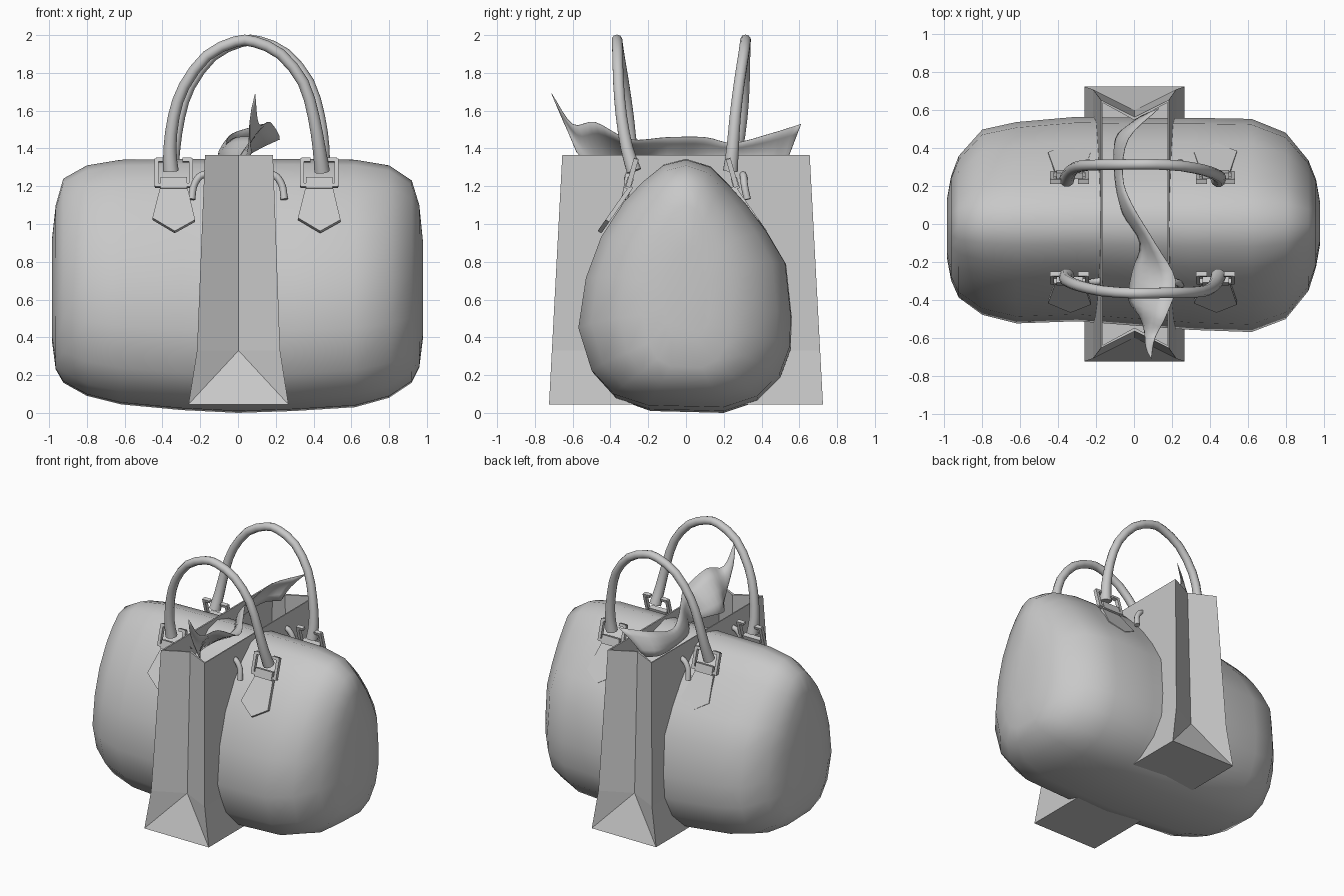
import bpy, bmesh, math
from mathutils import Vector, Matrix

if "Cube" in bpy.data.objects:
    bpy.data.objects.remove(bpy.data.objects["Cube"])

GREY = (0.58, 0.58, 0.58, 1)
mat = bpy.data.materials.new("plain grey")
mat.use_nodes = True
mat.diffuse_color = GREY
mat.node_tree.nodes["Principled BSDF"].inputs["Base Color"].default_value = GREY


def finish(name, bm, smooth=None):
    """Turn a bmesh into a named object, optionally smooth shaded."""
    bmesh.ops.recalc_face_normals(bm, faces=bm.faces)
    mesh = bpy.data.meshes.new(name)
    bm.to_mesh(mesh)
    bm.free()
    mesh.materials.append(mat)
    ob = bpy.data.objects.new(name, mesh)
    bpy.context.collection.objects.link(ob)
    if smooth:
        bpy.ops.object.select_all(action='DESELECT')
        ob.select_set(True)
        bpy.context.view_layer.objects.active = ob
        bpy.ops.object.shade_smooth_by_angle(angle=math.radians(smooth))
    return ob


def spline(points, steps):
    """Catmull-Rom interpolation through points."""
    pts = [Vector(p) for p in points]
    ext = [2 * pts[0] - pts[1]] + pts + [2 * pts[-1] - pts[-2]]
    out = []
    for a, b, c, d in zip(ext, ext[1:], ext[2:], ext[3:]):
        for i in range(steps):
            t = i / steps
            out.append(0.5 * (2 * b + (c - a) * t + (2 * a - 5 * b + 4 * c - d) * t * t
                              + (3 * b - a - 3 * c + d) * t ** 3))
    return out + [pts[-1]]


def bridge(bm, rows, closed):
    """Quads between consecutive rows of vertices."""
    for r, s in zip(rows, rows[1:]):
        n = len(r)
        for i in range(n if closed else n - 1):
            j = (i + 1) % n
            bm.faces.new((r[i], r[j], s[j], s[i]))


def tube(name, path, radius, sides=10):
    """Round tube along a path; radius is a function of 0..1."""
    bm = bmesh.new()
    rows = []
    for i, p in enumerate(path):
        d = (path[min(i + 1, len(path) - 1)] - path[max(i - 1, 0)]).normalized()
        u = d.cross(Vector((0, 1, 0.01))).normalized()
        v = d.cross(u)
        r = radius(i / (len(path) - 1))
        rows.append([bm.verts.new(p + r * (u * math.cos(a) + v * math.sin(a)))
                     for a in (math.tau * k / sides for k in range(sides))])
    bridge(bm, rows, True)
    bm.faces.new(rows[0])
    bm.faces.new(rows[-1])
    return finish(name, bm, 50)


def add_box(bm, size, loc, rot):
    bmesh.ops.create_cube(bm, size=1, matrix=Matrix.Translation(loc) @ rot @ Matrix.Diagonal((*size, 1)))


# Soft handbag body: egg-shaped section lofted along x
egg = [(0, 1.34), (.13, 1.3), (.23, 1.2), (.32, 1.1), (.43, .95), (.53, .78), (.56, .5),
       (.555, .33), (.5, .18), (.38, .06), (.2, 0), (-.2, .01), (-.38, .07), (-.5, .2),
       (-.57, .43), (-.53, .7), (-.45, .92), (-.33, 1.11), (-.23, 1.22), (-.12, 1.31)]
# x, front scale, back scale, bottom, top
stations = [(-.985, .33, .25, .38, .92), (-.965, .52, .45, .23, 1.1), (-.925, .68, .64, .16, 1.24),
            (-.8, .84, .89, .09, 1.31), (-.62, .92, .96, .045, 1.34), (-.3, .9, 1.01, .015, 1.345),
            (0, .94, 1, 0, 1.345), (.3, .98, 1, .01, 1.345), (.62, 1, .99, .03, 1.34),
            (.8, .88, .86, .08, 1.31), (.92, .62, .6, .16, 1.23), (.96, .4, .42, .24, 1.1),
            (.98, .2, .22, .4, .9)]
bm = bmesh.new()
rings = [[bm.verts.new((x, y * (f if y < 0 else b), lo + z / 1.34 * (hi - lo))) for y, z in egg]
         for x, f, b, lo, hi in stations]
bridge(bm, rings, True)
bm.faces.new(rings[0])
bm.faces.new(rings[-1])
finish("handbag_body", bm, 60)

# Paper shopping bag: tapered, open on top, folded gussets at front and back
bm = bmesh.new()
ends = []
for s in (-1, 1):
    ends.append([bm.verts.new((x, s * y, z)) for x, y, z in (
        (-.262, .725, .045), (.267, .725, .045), (-.217, .71, .33), (.223, .71, .33),
        (-.175, .655, 1.365), (.185, .655, 1.365), (.003, .6, .33), (.003, .565, 1.365))])
    bl, br, ml, mr, tl, tr, apex, fold = ends[-1]
    for face in ((bl, br, apex), (bl, apex, ml), (br, mr, apex),
                 (ml, apex, fold, tl), (apex, mr, tr, fold)):
        bm.faces.new(face)
f, b = ends
for i, j in ((0, 1), (0, 2), (2, 4), (1, 3), (3, 5)):
    bm.faces.new((f[i], f[j], b[j], b[i]))
bag = finish("paper_bag", bm)
mod = bag.modifiers.new("paper_thickness", 'SOLIDIFY')
mod.thickness = 0.018
mod.offset = -1

# Tissue paper: wavy ribbon rising out of the paper bag
upper = spline([(.09, -.71, 1.69), (.11, -.6, 1.53), (.17, -.48, 1.54), (.22, -.3, 1.45), (.11, -.1, 1.46),
                (-.01, .1, 1.46), (-.06, .25, 1.43), (-.03, .45, 1.48), (.13, .61, 1.53)], 4)
lower = spline([(.07, -.58, 1.38), (.04, -.5, 1.3), (-.03, -.4, 1.3), (-.01, -.25, 1.32), (.03, -.1, 1.32),
                (-.06, .05, 1.32), (-.1, .25, 1.32), (-.1, .45, 1.32), (-.02, .53, 1.32)], 4)
bm = bmesh.new()
rows = []
for k in range(5):
    t = k / 4
    rows.append([bm.verts.new(lo.lerp(up, t) + Vector((-.02 * math.sin(math.pi * t), 0, 0)))
                 for lo, up in zip(lower, upper)])
bridge(bm, rows, False)
tissue = finish("tissue_paper", bm, 80)
tissue.modifiers.new("paper_thickness", 'SOLIDIFY').thickness = 0.003

# Carrying handles, leaning outward and slightly twisted
arch = [(-.355, 1.28), (-.35, 1.4), (-.325, 1.57), (-.27, 1.73), (-.15, 1.89), (0, 1.965),
        (.1, 1.965), (.24, 1.9), (.36, 1.75), (.415, 1.57), (.44, 1.4), (.445, 1.28)]
for side, s, y0, lean in (("front", -1, .275, .09), ("back", 1, .235, .08)):
    path = []
    for x, z in arch:
        t = (z - 1.28) / .69
        twist = -.2 * (x - .045) * t * (1 - t)
        path.append((x + s * .015 * min(1, 4 * t), s * (y0 + lean * t ** .7) + twist, z))
    tube(side + "_handle", spline(path, 2), lambda t: .029 + .012 * abs(2 * t - 1) ** 4)

    for end, cx in (("right", -.34), ("left", .43)):
        # Pentagon leather tab lying on the sloping body
        bm = bmesh.new()
        outline = [(-.07, 1.2), (-.113, 1.03), (.005, .96), (.113, 1.02), (.07, 1.2)]
        inner, outer = [[bm.verts.new((cx + x, s * (y0 + .02 + off + (1.2 - z) * .7), z + off * .6))
                         for x, z in outline] for off in (-.015, .005)]
        bm.faces.new(inner)
        bm.faces.new(outer)
        bridge(bm, [inner, outer], True)
        finish(f"{side}_{end}_tab", bm)

        # Square buckle frame with the strap looped around its lower bar
        rot = Matrix.Rotation(s * .28, 4, 'X')
        bm = bmesh.new()

        def part(w, d, h, x, z):
            add_box(bm, (w, d, h), (cx + x, s * (y0 + .01 + (1.27 - z) * .29), z), rot)
        for m in (-1, 1):
            part(.022, .026, .15, m * .092, 1.272)
            part(.05, .026, .02, m * .07, 1.338)
        part(.2, .026, .02, 0, 1.205)
        part(.14, .034, .06, 0, 1.215)
        finish(f"{side}_{end}_buckle", bm)

    # Short cord ends on the paper bag's flanks
    for end, m in (("right", -1), ("left", 1)):
        cord = spline([(m * .17, s * .3, 1.265), (m * .205, s * .305, 1.25),
                       (m * .235, s * .31, 1.2), (m * .245, s * .325, 1.13)], 3)
        tube(f"{side}_{end}_cord", cord, lambda t: .019, 8)
